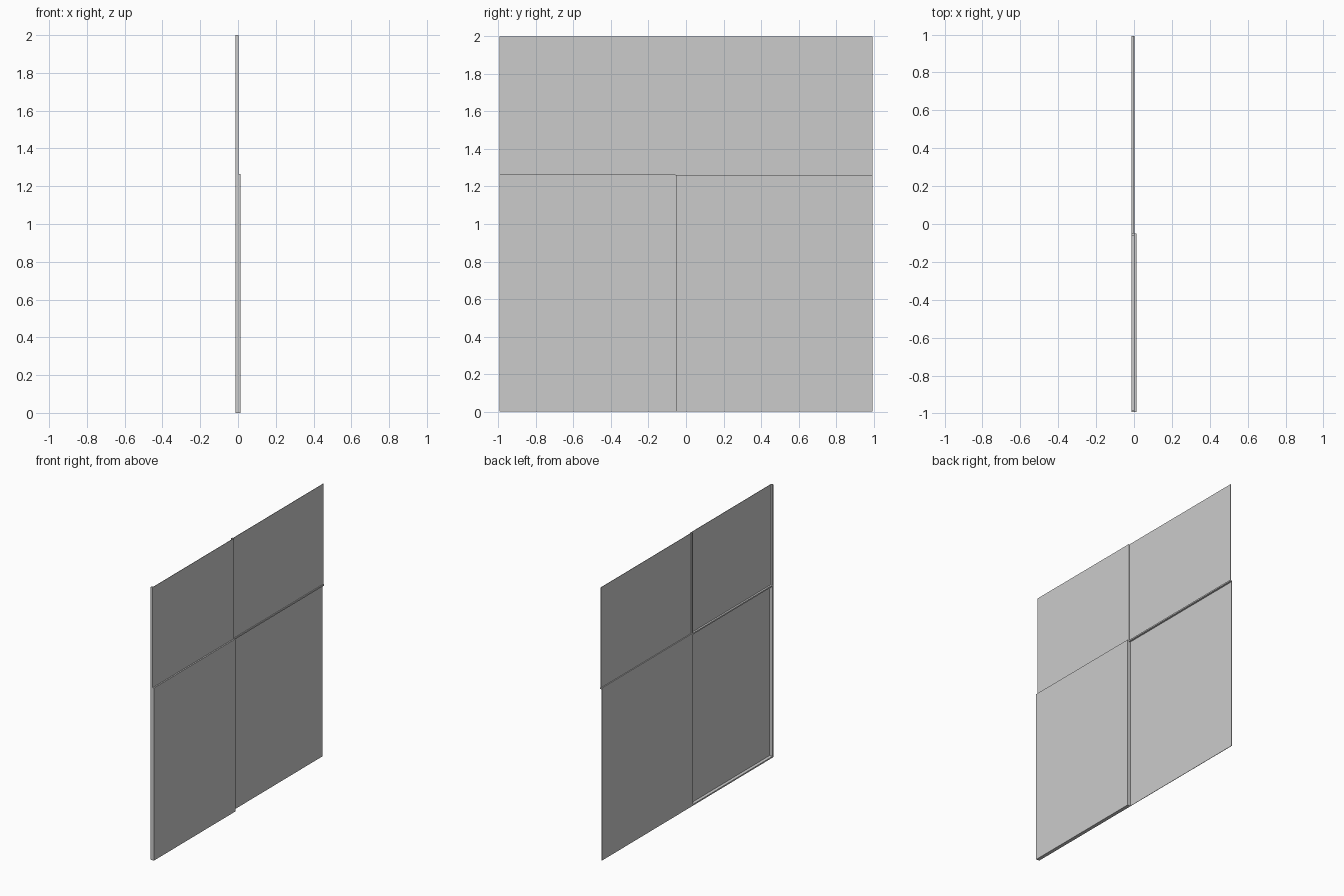
import bpy

if "Cube" in bpy.data.objects:
    bpy.data.objects.remove(bpy.data.objects["Cube"])

Y0, YM, Y1 = -0.993, -0.055, 0.993   # left edge, vertical joint, right edge
Z0, ZM, Z1 = 0.0, 1.26, 2.0          # base, horizontal joint, top
BACK, MID, FRONT = -0.013, 0.003, 0.013
W = 0.01                             # rib width
T = 0.003                            # sheet thickness


def box(name, x, y, z):
    """Box from (min, max) ranges on each axis."""
    bpy.ops.mesh.primitive_cube_add(
        size=1, location=[(a + b) / 2 for a, b in (x, y, z)])
    ob = bpy.context.object
    ob.name = name
    ob.scale = [b - a for a, b in (x, y, z)]
    bpy.ops.object.transform_apply(location=False, rotation=False, scale=True)
    return ob


# Four thin sheets, each set at its own depth
box("upper_left_sheet", (MID - T, MID), (Y0, YM), (ZM, Z1))
box("upper_right_sheet", (-0.003 - T, -0.003), (YM, Y1), (ZM, Z1))
box("lower_left_sheet", (FRONT - T, FRONT), (Y0, YM), (Z0, ZM))
box("lower_right_sheet", (BACK, BACK + T), (YM, Y1), (Z0, ZM))

# Vertical ribs, deeper along the raised lower left sheet
for name, y in (("edge_rib", Y0), ("middle_rib", YM - W / 2)):
    box("upper_" + name, (BACK, MID), (y, y + W), (ZM, Z1))
    box("lower_" + name, (BACK, FRONT), (y, y + W), (Z0, ZM))

# Horizontal ribs at the joint and the base
for name, z in (("joint_rib", ZM - W / 2), ("base_rib", Z0)):
    box("left_" + name, (BACK, FRONT), (Y0, YM), (z, z + W))
    right_front = MID if name == "joint_rib" else BACK + T
    box("right_" + name, (BACK, right_front), (YM, Y1), (z, z + W))
